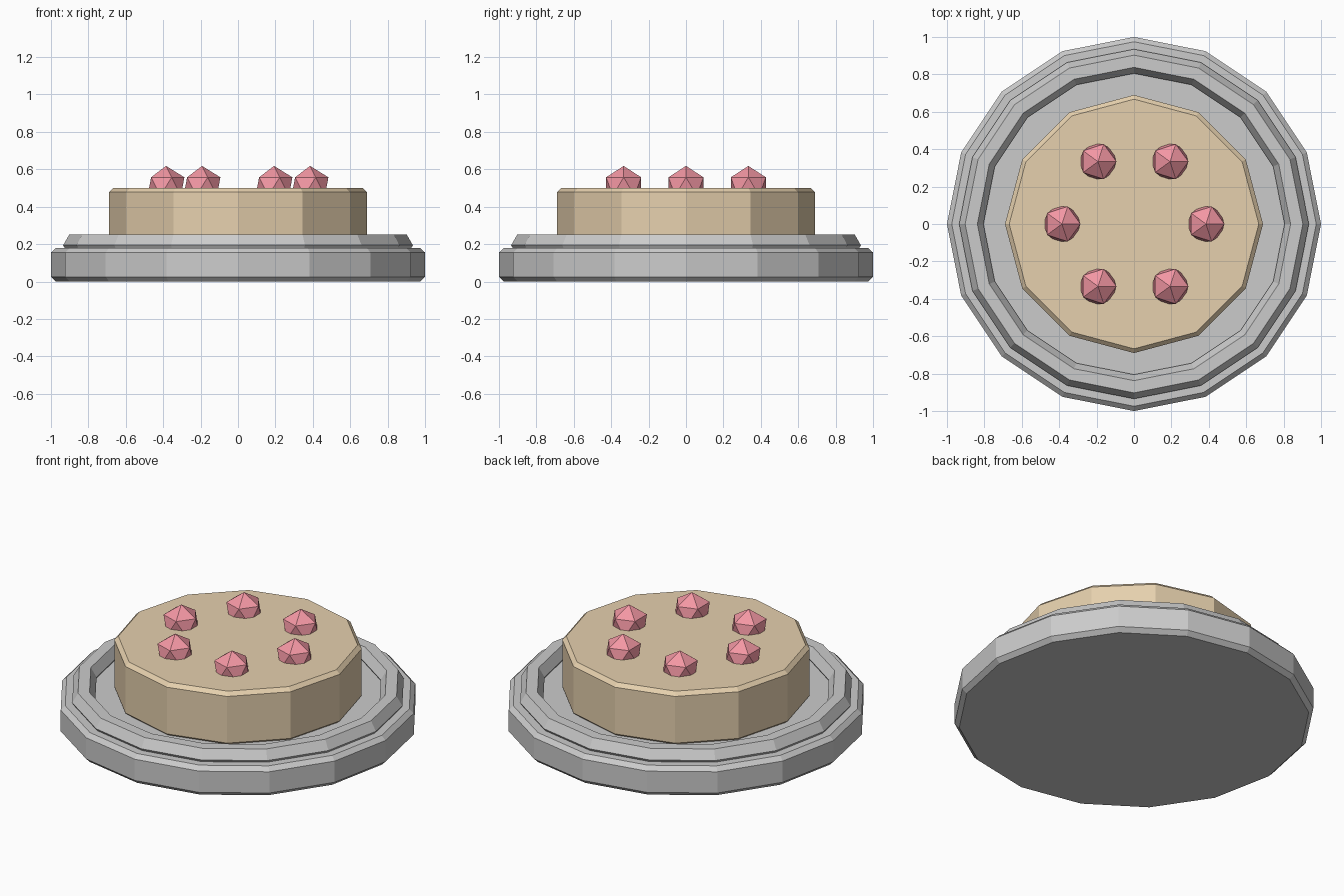
import bpy
from math import cos, sin, radians

if "Cube" in bpy.data.objects:
    bpy.data.objects.remove(bpy.data.objects["Cube"])


def material(name, rgb):
    m = bpy.data.materials.new(name)
    m.diffuse_color = (*rgb, 1)
    m.use_nodes = True
    m.node_tree.nodes["Principled BSDF"].inputs["Base Color"].default_value = m.diffuse_color
    return m


def finish(name, mat=None):
    ob = bpy.context.object
    ob.name = name
    if mat:
        ob.data.materials.append(mat)
    return ob


def disc(name, sides, radius, z0, z1, bevel, mat=None):
    """Low-poly cylinder with chamfered rims."""
    bpy.ops.mesh.primitive_cylinder_add(vertices=sides, radius=radius, depth=z1 - z0,
                                        location=(0, 0, (z0 + z1) / 2))
    ob = finish(name, mat)
    mod = ob.modifiers.new("rim_chamfer", 'BEVEL')
    mod.width = bevel
    mod.segments = 1
    mod.limit_method = 'ANGLE'
    mod.angle_limit = radians(60)


crust = material("crust", (0.79, 0.63, 0.42))
red = material("berry_red", (0.90, 0.31, 0.37))

# Plate and its raised rim
disc("plate", 16, 1.0, 0.0, 0.18, 0.025)
bpy.ops.mesh.primitive_torus_add(major_segments=16, minor_segments=6,
                                 major_radius=0.87, minor_radius=0.065,
                                 location=(0, 0, 0.194))
finish("plate_rim")

# Cake
disc("cake", 12, 0.69, 0.17, 0.50, 0.022, crust)

# Ring of berries
for i in range(6):
    a = radians(60 * i)
    bpy.ops.mesh.primitive_ico_sphere_add(subdivisions=1, radius=0.11,
                                          location=(0.385 * cos(a), 0.385 * sin(a), 0.508))
    finish(f"berry_{i + 1}", red)
